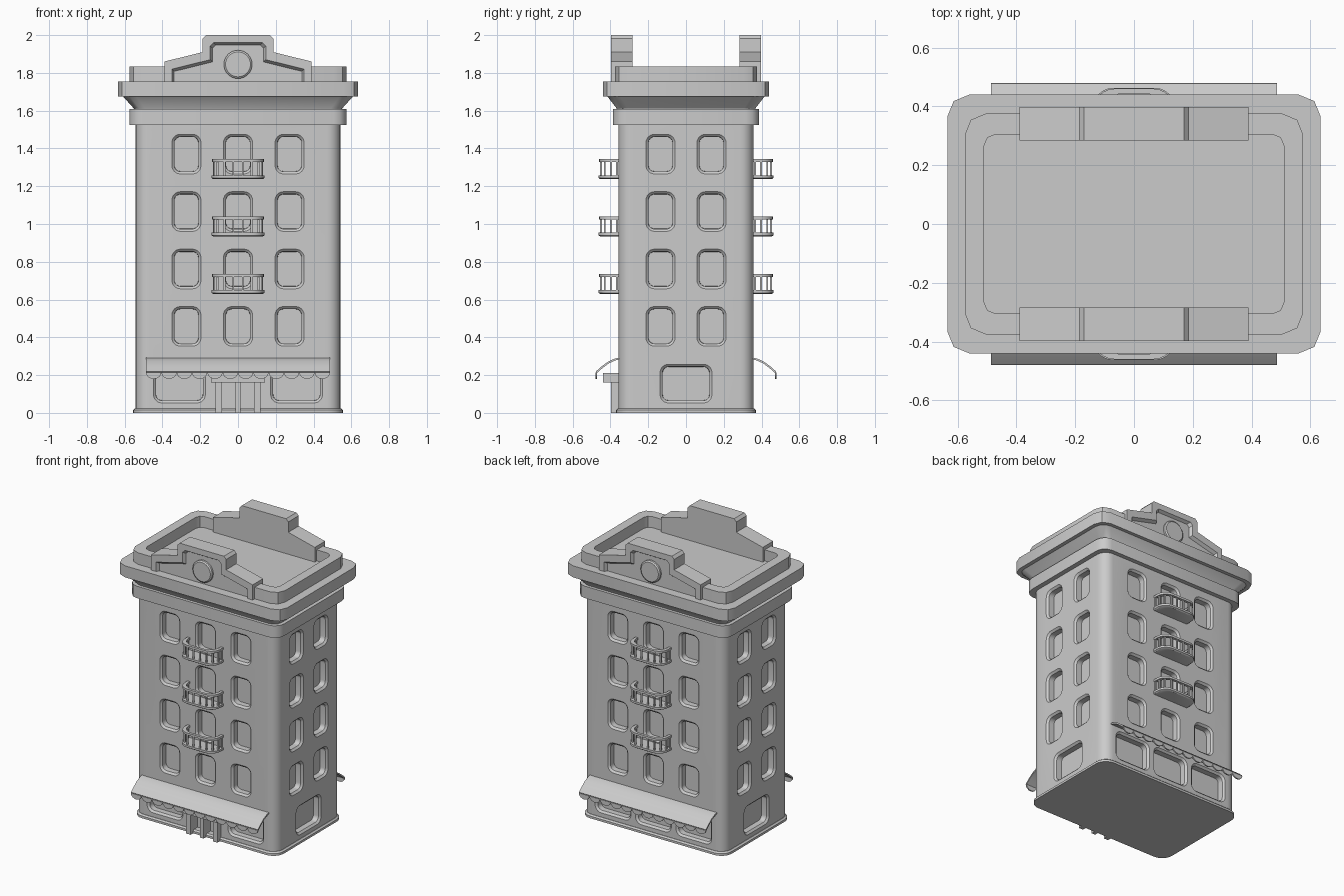
import bpy, bmesh, math
from math import pi, sin, cos

if "Cube" in bpy.data.objects:
    bpy.data.objects.remove(bpy.data.objects["Cube"], do_unlink=True)

STONE = (0.6, 0.6, 0.6, 1)
stone = bpy.data.materials.new("grey stone")
stone.use_nodes = True
stone.diffuse_color = STONE
stone.node_tree.nodes["Principled BSDF"].inputs["Base Color"].default_value = STONE

WALL_X, WALL_Y = 0.542, 0.357
ROWS = [0.458 + 0.304 * i for i in range(4)]


def rounded(hx, hy, r, seg=6):
    """Outline of a rounded rectangle centred on the origin."""
    pts = []
    for k, (sx, sy) in enumerate([(1, 1), (-1, 1), (-1, -1), (1, -1)]):
        for i in range(seg + 1):
            a = pi / 2 * (k + i / seg)
            pts.append((sx * (hx - r) + r * cos(a), sy * (hy - r) + r * sin(a)))
    return pts


def loft(bm, rings, closed=False):
    """Skin a row of matching outlines, capped or joined end to end."""
    rows = [[bm.verts.new(p) for p in ring] for ring in rings]
    pairs = list(zip(rows, rows[1:])) + ([(rows[-1], rows[0])] if closed else [])
    for a, b in pairs:
        for i in range(len(a)):
            j = (i + 1) % len(a)
            bm.faces.new((a[i], a[j], b[j], b[i]))
    if not closed:
        bm.faces.new(rows[0][::-1])
        bm.faces.new(rows[-1])


def box(bm, x0, x1, y0, y1, z0, z1):
    loft(bm, [[(x0, y0, z), (x1, y0, z), (x1, y1, z), (x0, y1, z)] for z in (z0, z1)])


def finish(name, bm):
    bmesh.ops.recalc_face_normals(bm, faces=bm.faces[:])
    mesh = bpy.data.meshes.new(name)
    bm.to_mesh(mesh)
    bm.free()
    mesh.materials.append(stone)
    ob = bpy.data.objects.new(name, mesh)
    bpy.context.collection.objects.link(ob)
    return ob


def apply(ob, kind, **settings):
    mod = ob.modifiers.new(kind, kind)
    for key, value in settings.items():
        setattr(mod, key, value)
    bpy.context.view_layer.objects.active = ob
    bpy.ops.object.modifier_apply(modifier=mod.name)


def cut(ob, bm):
    cutter = finish("cutter", bm)
    cutter.hide_render = True
    apply(ob, "BOOLEAN", operation="DIFFERENCE", object=cutter, solver="EXACT")
    bpy.data.objects.remove(cutter, do_unlink=True)


def back_copy(ob):
    twin = ob.copy()
    twin.name = ob.name.replace("front", "back")
    twin.rotation_euler.z = pi
    bpy.context.collection.objects.link(twin)


def storey(name, levels, seg=6):
    """Stack of rounded rectangles given as (z, half x, half y, radius)."""
    bm = bmesh.new()
    loft(bm, [[(x, y, z) for x, y in rounded(hx, hy, r, seg)] for z, hx, hy, r in levels])
    return finish(name, bm)


# Main block, plinth, cornice and roof parapet
walls = storey("walls", [(0.01, WALL_X, WALL_Y, 0.07), (1.55, WALL_X, WALL_Y, 0.07)])
storey("plinth", [(0, 0.555, 0.37, 0.08), (0.015, 0.555, 0.37, 0.08), (0.024, 0.545, 0.36, 0.075)])
storey("frieze_band", [(1.525, 0.575, 0.387, 0.07), (1.608, 0.575, 0.387, 0.07)], 3)
storey("cornice_flare", [(1.60, 0.55, 0.365, 0.06), (1.612, 0.552, 0.367, 0.06),
                         (1.68, 0.613, 0.42, 0.07)], 3)
storey("cornice_slab", [(1.675, 0.635, 0.44, 0.075), (1.755, 0.635, 0.44, 0.075)], 2)
storey("parapet_and_roof", [(1.75, 0.575, 0.375, 0.07), (1.835, 0.575, 0.375, 0.07),
                            (1.835, 0.51, 0.305, 0.04), (1.758, 0.51, 0.305, 0.04)], 2)


# Window recesses with sloped reveals
def opening(bm, side, u, z, w, h, r=0.045):
    def place(a, b, depth):
        if side in "fb":
            s = -1 if side == "f" else 1
            return (u + a, s * (WALL_Y - depth), z + b)
        s = 1 if side == "l" else -1
        return (s * (WALL_X - depth), u + a, z + b)
    rings = []
    for depth, inset in ((-0.03, 0), (0, 0), (0.012, 0.013), (0.05, 0.014)):
        rings.append([place(a, b, depth) for a, b in
                      rounded(w / 2 - inset, h / 2 - inset, r - inset)])
    loft(bm, rings)


holes = bmesh.new()
for z in ROWS:
    for side in "fb":
        for x in (-0.273, 0, 0.273):
            opening(holes, side, x, z, 0.154, 0.21)
    for side in "lr":
        for y in (-0.135, 0.135):
            opening(holes, side, y, z, 0.154, 0.21)
for side, spots in (("f", (-0.31, 0.31)), ("b", (-0.31, 0, 0.31)), ("l", (0,)), ("r", (0,))):
    for u in spots:
        opening(holes, side, u, 0.155, 0.275, 0.205)
# Door recess
box(holes, -0.1, 0.1, -0.4, -0.32, 0.024, 0.17)
cut(walls, holes)

# Door surround and canopy
bm = bmesh.new()
for x0, x1 in ((-0.12, -0.085), (-0.014, 0.014), (0.085, 0.12)):
    box(bm, x0, x1, -0.397, -0.3, 0, 0.17)
finish("door_posts", bm)
bm = bmesh.new()
box(bm, -0.142, 0.142, -0.44, -0.3, 0.16, 0.21)
finish("door_canopy", bm)


# Stepped gables with a sunken panel and round medallion
def gable_outline(d, base, y):
    half = [(0.39 - d, base), (0.39 - d, 1.86 - d), (0.187 - d, 1.91 - d),
            (0.187 - d, 1.982 - d), (0.17 - d, 2.0 - d)]
    return [(x, y, z) for x, z in half] + [(-x, y, z) for x, z in half[::-1]]


bm = bmesh.new()
loft(bm, [gable_outline(0, 1.75, y) for y in (-0.397, -0.284)])
gable = finish("front_gable", bm)
bm = bmesh.new()
loft(bm, [gable_outline(0.04, 1.74, -0.42), gable_outline(0.04, 1.74, -0.397),
          gable_outline(0.052, 1.74, -0.377)])
cut(gable, bm)
back_copy(gable)

bm = bmesh.new()
loft(bm, [[(r * cos(pi * i / 16), y, 1.845 + r * sin(pi * i / 16)) for i in range(32)]
          for r, y in ((0.075, -0.35), (0.075, -0.39), (0.066, -0.397))])
back_copy(finish("front_medallion", bm))

# Awnings with scalloped edge
bm = bmesh.new()
slope = [(-0.34, 0.29), (-0.375, 0.283), (-0.41, 0.267), (-0.445, 0.241), (-0.475, 0.215)]
rows = [[bm.verts.new((x, y, z)) for y, z in slope] for x in (-0.487, 0.487)]
for i in range(len(slope) - 1):
    bm.faces.new((rows[0][i], rows[0][i + 1], rows[1][i + 1], rows[1][i]))
awning = finish("front_awning", bm)
apply(awning, "SOLIDIFY", thickness=0.01, offset=0)
back_copy(awning)

bm = bmesh.new()
count = 12
r = 0.487 / count
for k in range(count):
    cx = -0.487 + r * (2 * k + 1)
    arc = [(cx + r * cos(pi * i / 8), 0.214 - 0.034 * sin(pi * i / 8)) for i in range(9)]
    loft(bm, [[(x, y, z) for x, z in arc] for y in (-0.479, -0.47)])
back_copy(finish("front_awning_scallops", bm))


# Balconies: slab, curved handrail and balusters
def balcony_ring(hx, front, z):
    hy = (front - 0.2) / 2
    return [(x, y - 0.2 - hy, z) for x, y in rounded(hx, hy, 0.07)]


for n, zc in enumerate(ROWS[1:], 1):
    z = zc - 0.132
    bm = bmesh.new()
    loft(bm, [balcony_ring(0.132, 0.455, z), balcony_ring(0.14, 0.463, z + 0.006),
              balcony_ring(0.14, 0.463, z + 0.02)])
    back_copy(finish(f"front_balcony_slab_{n}", bm))
    bm = bmesh.new()
    loft(bm, [balcony_ring(hx, hx + 0.323, z + h) for hx, h in
              ((0.137, 0.09), (0.137, 0.105), (0.119, 0.105), (0.119, 0.09))], closed=True)
    back_copy(finish(f"front_balcony_rail_{n}", bm))
    bm = bmesh.new()
    for px, py in ((0.025, 0.451), (0.072, 0.449), (0.108, 0.43), (0.126, 0.397), (0.128, 0.365)):
        for x in (-px, px):
            box(bm, x - 0.005, x + 0.005, -py - 0.005, -py + 0.005, z + 0.015, z + 0.095)
    back_copy(finish(f"front_balcony_balusters_{n}", bm))

# Smooth curved parts, keep edges crisp
for ob in bpy.context.scene.objects:
    if ob.type == "MESH":
        ob.select_set(True)
        bpy.context.view_layer.objects.active = ob
bpy.ops.object.shade_smooth_by_angle(angle=math.radians(32))
